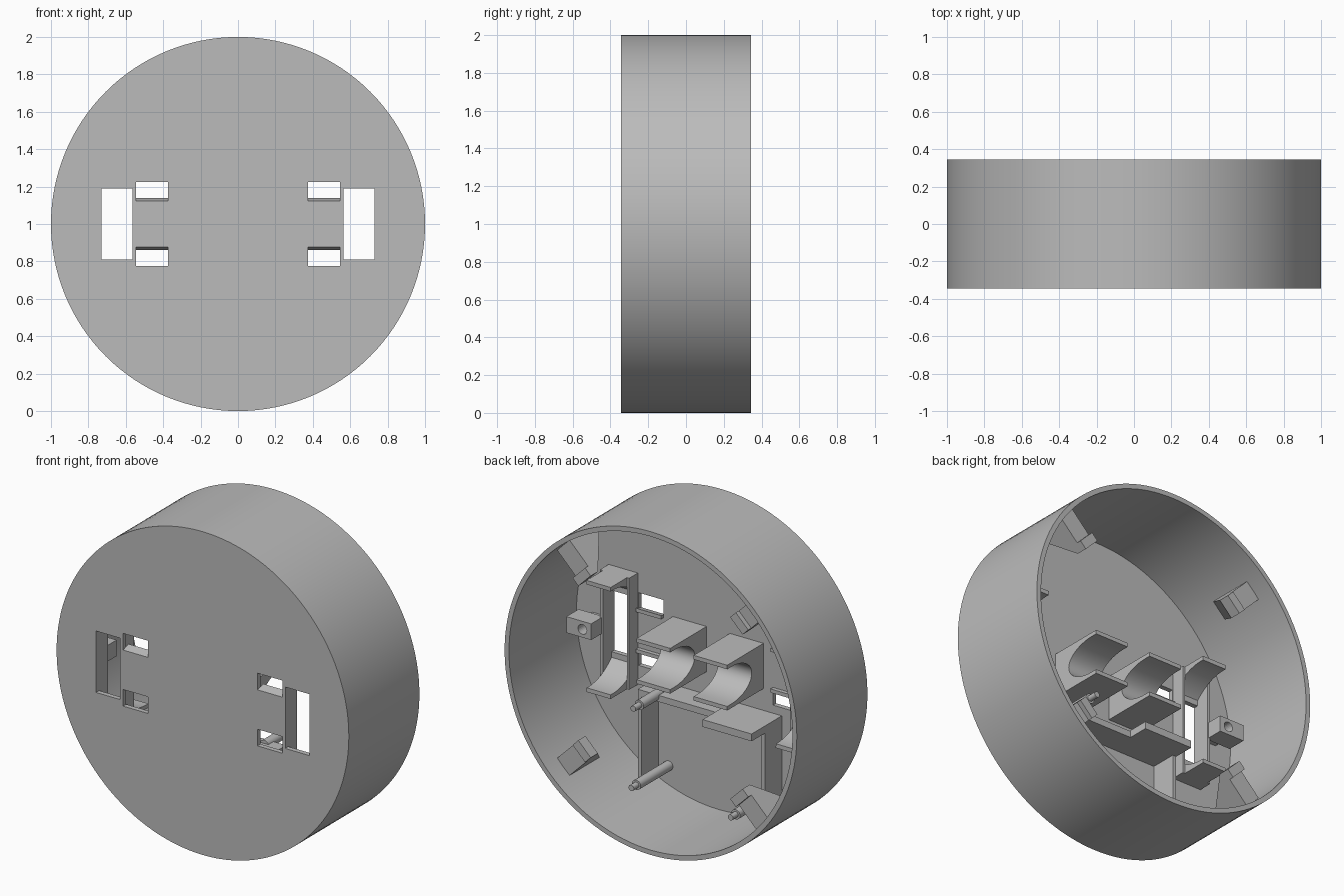
import bpy, bmesh, math
from mathutils import Matrix, Vector

if "Cube" in bpy.data.objects:
    bpy.data.objects.remove(bpy.data.objects["Cube"])

grey = bpy.data.materials.new("plain grey")
grey.diffuse_color = (0.5, 0.5, 0.5, 1)
grey.use_nodes = True
grey.node_tree.nodes["Principled BSDF"].inputs["Base Color"].default_value = grey.diffuse_color
FRONT, FLOOR, BACK = -0.345, -0.315, 0.345


def finish(name, bm, matrix=Matrix()):
    bmesh.ops.transform(bm, matrix=matrix, verts=bm.verts)
    bmesh.ops.recalc_face_normals(bm, faces=bm.faces)
    me = bpy.data.meshes.new(name)
    bm.to_mesh(me)
    bm.free()
    ob = bpy.data.objects.new(name, me)
    bpy.context.collection.objects.link(ob)
    me.materials.append(grey)
    return ob


def smooth(ob):
    bpy.ops.object.select_all(action='DESELECT')
    bpy.context.view_layer.objects.active = ob
    ob.select_set(True)
    bpy.ops.object.shade_smooth_by_angle(angle=math.radians(30))


def prism(name, pts, x0, x1, matrix=Matrix.Translation((0, 0, 1))):
    """Extrude a (y, z) profile along x; z is measured from the disc centre."""
    bm = bmesh.new()
    f = bm.faces.new([bm.verts.new((x0, y, z)) for y, z in pts])
    ext = bmesh.ops.extrude_face_region(bm, geom=[f])
    vs = [g for g in ext["geom"] if isinstance(g, bmesh.types.BMVert)]
    bmesh.ops.translate(bm, vec=(x1 - x0, 0, 0), verts=vs)
    return finish(name, bm, matrix)


def box(name, x0, x1, y0, y1, z0, z1):
    return prism(name, [(y0, z0), (y1, z0), (y1, z1), (y0, z1)], min(x0, x1), max(x0, x1))


def rod(name, x, z, y0, y1, r, seg=24):
    bm = bmesh.new()
    bmesh.ops.create_cone(bm, cap_ends=True, segments=seg, radius1=r, radius2=r, depth=y1 - y0)
    m = Matrix.Translation((x, (y0 + y1) / 2, z + 1)) @ Matrix.Rotation(math.pi / 2, 4, 'X')
    return finish(name, bm, m)


def cut(ob, cutters):
    bpy.context.view_layer.objects.active = ob
    for c in cutters:
        m = ob.modifiers.new("cut", 'BOOLEAN')
        m.operation, m.solver, m.object = 'DIFFERENCE', 'EXACT', c
        bpy.ops.object.modifier_apply(modifier=m.name)
        bpy.data.objects.remove(c)


# round shell, open at the back, with slots and small windows in the front
shell = rod("round_shell", 0, 0, FRONT, BACK, 1.0, 128)
cutters = [rod("cut_inside", 0, 0, FLOOR, 0.5, 0.97, 128)]
for s in (-1, 1):
    cutters.append(box("cut_slot", s * 0.565, s * 0.73, -0.5, -0.2, -0.19, 0.19))
    for t in (-1, 1):
        z = sorted((t * 0.12, t * 0.225))
        cutters.append(box("cut_window", s * 0.375, s * 0.545, -0.5, -0.2, *z))
cut(shell, cutters)
smooth(shell)

for s, side in ((-1, "left"), (1, "right")):
    # window ledges
    for t in (-1, 1):
        prism(f"{side}_window_ledge", [(FRONT, t * 0.115), (FRONT, t * 0.122),
              (-0.29, t * 0.138), (-0.29, t * 0.115)], s * 0.375, s * 0.545)

    # slot holder: curved jaws above and below the slot, thin side walls
    for t in (-1, 1):
        arc = [(-0.0875 + 0.32 * math.cos(math.radians(a)), t * 0.32 * math.sin(math.radians(a)))
               for a in range(87, 140, 4)]
        smooth(prism(f"{side}_slot_jaw", [(-0.33, t * 0.345), (-0.07, t * 0.345)] + arc,
                     s * 0.565, s * 0.73))
    for x0, x1 in ((0.55, 0.565), (0.73, 0.75)):
        box(f"{side}_slot_wall", s * x0, s * x1, -0.33, -0.23, -0.345, 0.345)

    # screw lug beside the slot
    lug = box(f"{side}_screw_lug", s * 0.74, s * 0.91, -0.25, -0.13, -0.05, 0.05)
    cut(lug, [rod("cut_screw", s * 0.80, 0, -0.4, 0, 0.03)])
    box(f"{side}_lug_rib", s * 0.74, s * 0.86, -0.33, -0.24, -0.02, 0.02)

    # small C-shaped cradle near the centre
    hollow = [(0.2 * math.cos(math.radians(a)), 0.115 * math.sin(math.radians(a)))
              for a in range(90, 271, 9)]
    smooth(prism(f"{side}_cradle", [(-0.33, 0.14), (0.04, 0.14), (0.04, 0.115)] + hollow +
                 [(0.04, -0.115), (0.04, -0.14), (-0.33, -0.14)], s * 0.08, s * 0.31))

    # pocket side wall and the lower locating pin
    box(f"{side}_pocket_wall", s * 0.41, s * 0.435, -0.33, -0.15, -0.87, -0.28)
    smooth(rod(f"{side}_low_pin", s * 0.34, -0.79, -0.33, 0.0, 0.03))
    smooth(rod(f"{side}_low_pin_tip", s * 0.34, -0.79, -0.01, 0.05, 0.018))

# pocket roof with a deeper shelf on one side
box("pocket_roof", -0.435, 0.435, -0.33, -0.15, -0.32, -0.28)
box("pocket_shelf", -0.435, -0.10, -0.33, -0.02, -0.32, -0.275)
smooth(rod("upper_pin", 0.32, -0.29, -0.2, 0.0, 0.03))
smooth(rod("upper_pin_tip", 0.32, -0.29, -0.01, 0.06, 0.018))

# four wedge stops on the inner wall, near the open rim
for k in range(4):
    m = Matrix.Translation((0, 0, 1)) @ Matrix.Rotation(math.radians(45 + 90 * k), 4, 'Y')
    prism(f"wedge_stop_{k + 1}", [(-0.08, 0.975), (0.22, 0.975), (0.22, 0.79), (0.25, 0.79),
                                  (0.25, 0.735), (0.18, 0.735)], -0.06, 0.06, m)
